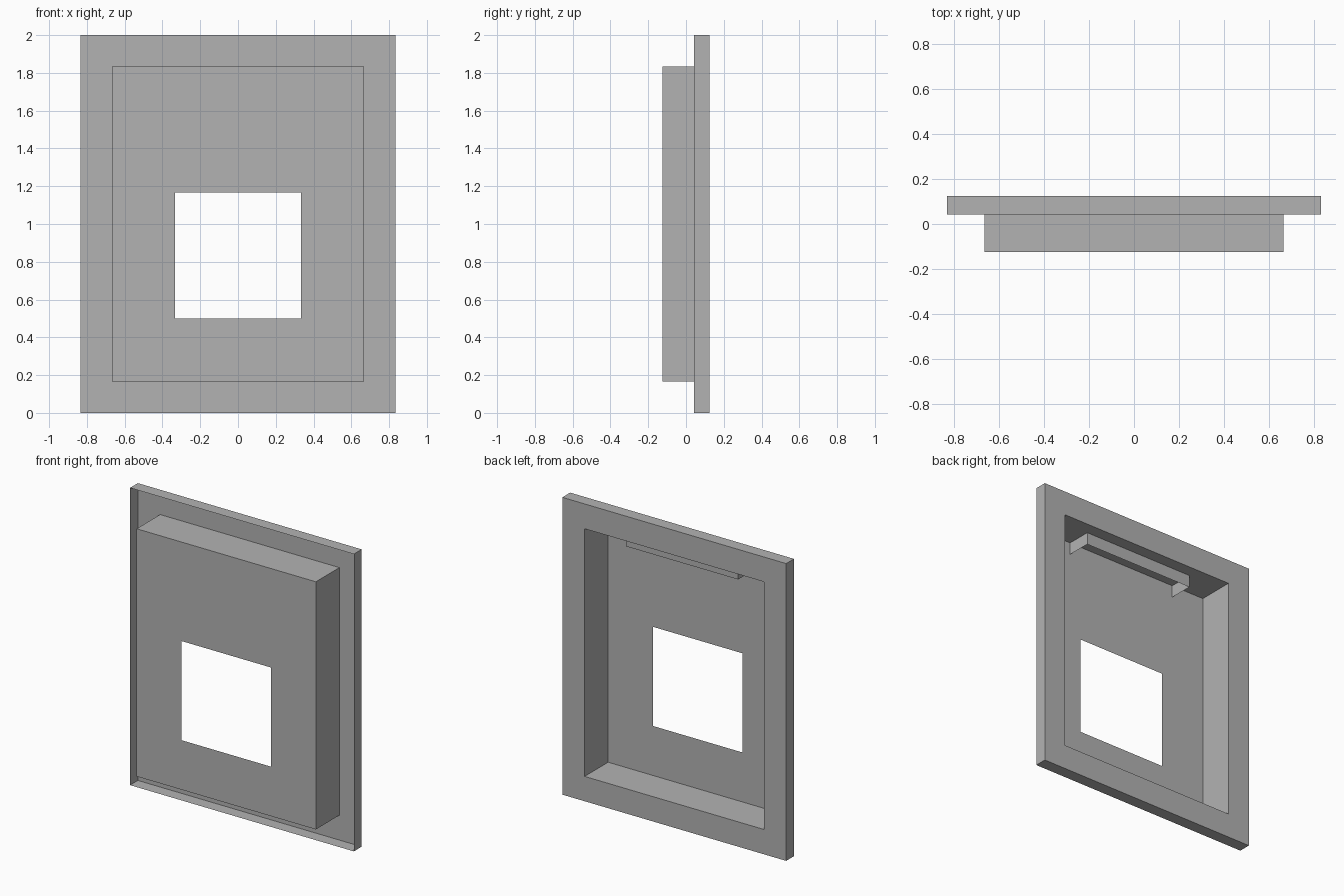
import bpy
import bmesh

cube = bpy.data.objects.get("Cube")
if cube:
    bpy.data.objects.remove(cube, do_unlink=True)

# Single plain grey material
grey = bpy.data.materials.new("plain_grey")
grey.use_nodes = True
COLOUR = (0.45, 0.45, 0.45, 1.0)
grey.diffuse_color = COLOUR
grey.node_tree.nodes["Principled BSDF"].inputs["Base Color"].default_value = COLOUR

# Depths
Y_FRONT, Y_LIP, Y_BACK = -0.125, 0.042, 0.125


def rect(half_width, z0, z1, y):
    """Upright rectangle of four corners at depth y."""
    return [(-half_width, y, z0), (half_width, y, z0),
            (half_width, y, z1), (-half_width, y, z1)]


def sheet(name, rows, closed):
    """Thin sheet bridging successive rows of points."""
    bm = bmesh.new()
    rows = [[bm.verts.new(p) for p in row] for row in rows]
    for a, b in zip(rows, rows[1:]):
        n = len(a)
        for i in range(n if closed else n - 1):
            j = (i + 1) % n
            bm.faces.new((a[i], a[j], b[j], b[i]))
    mesh = bpy.data.meshes.new(name)
    bm.to_mesh(mesh)
    bm.free()
    mesh.materials.append(grey)
    obj = bpy.data.objects.new(name, mesh)
    bpy.context.collection.objects.link(obj)
    return obj


# Recessed tray: front panel with a square opening, and its four walls
sheet("recessed_tray", [
    rect(0.333, 0.5, 1.167, Y_FRONT),
    rect(0.667, 0.167, 1.833, Y_FRONT),
    rect(0.667, 0.167, 1.833, Y_BACK),
], closed=True)

# Back flange around the tray, with a lip folded forward
sheet("flange_with_lip", [
    rect(0.667, 0.167, 1.833, Y_BACK),
    rect(0.833, 0.0, 2.0, Y_BACK),
    rect(0.833, 0.0, 2.0, Y_LIP),
], closed=True)

# U-shaped bracket hanging from the tray's ceiling
bracket_path = [(0.417, Y_FRONT), (0.417, Y_LIP), (-0.417, Y_LIP), (-0.417, Y_FRONT)]
sheet("hanging_bracket",
      [[(x, y, z) for x, y in bracket_path] for z in (1.833, 1.75)],
      closed=False)
